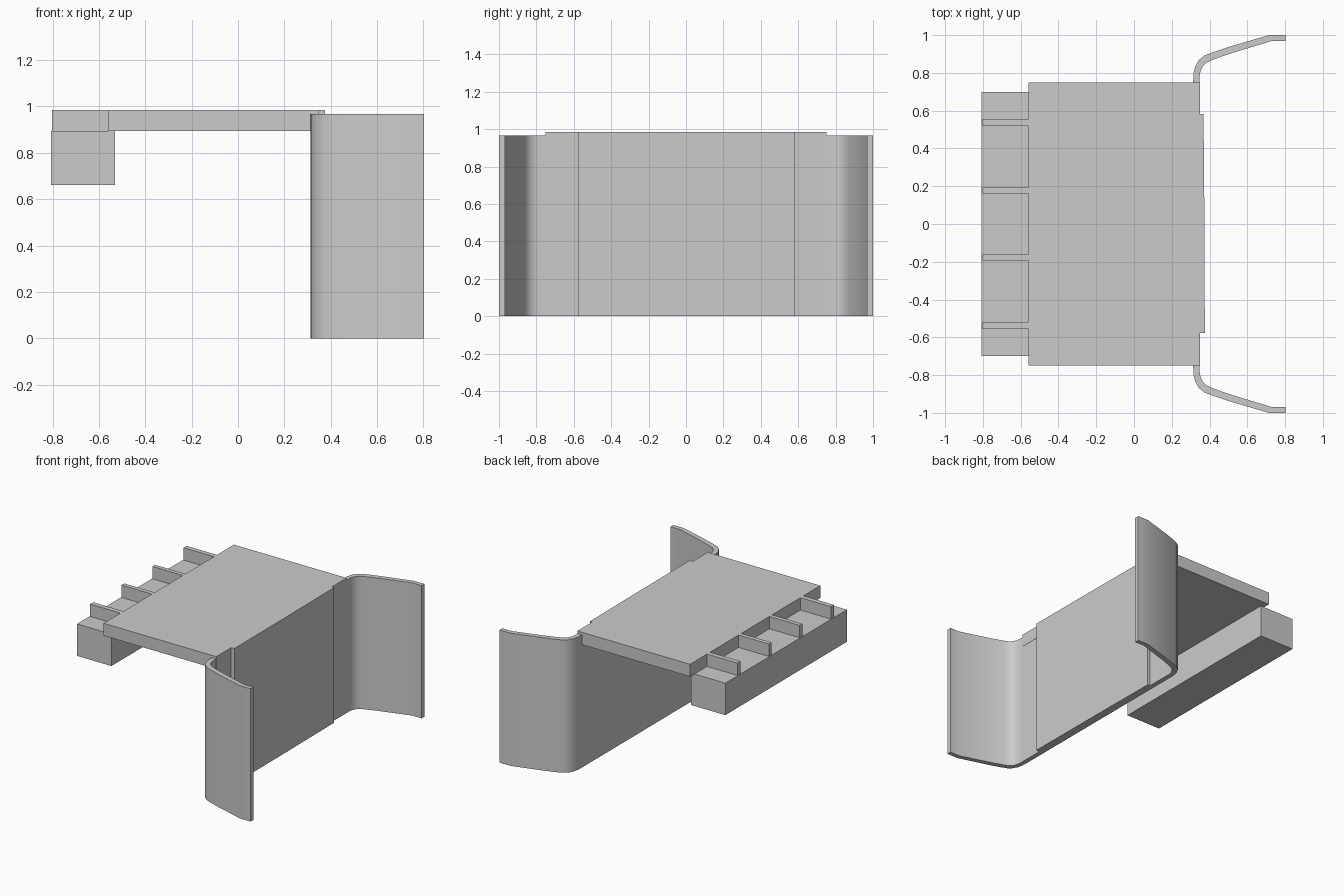
import bpy, bmesh, math

if "Cube" in bpy.data.objects:
    bpy.data.objects.remove(bpy.data.objects["Cube"])


def prism(name, outline, z0, z1):
    """Extrude a counter-clockwise XY outline from z0 to z1."""
    bm = bmesh.new()
    face = bm.faces.new([bm.verts.new((x, y, z0)) for x, y in outline])
    ext = bmesh.ops.extrude_face_region(bm, geom=[face])
    top = [v for v in ext["geom"] if isinstance(v, bmesh.types.BMVert)]
    bmesh.ops.translate(bm, verts=top, vec=(0, 0, z1 - z0))
    bmesh.ops.recalc_face_normals(bm, faces=bm.faces)
    mesh = bpy.data.meshes.new(name)
    bm.to_mesh(mesh)
    bm.free()
    obj = bpy.data.objects.new(name, mesh)
    bpy.context.collection.objects.link(obj)
    return obj


def rect(x0, x1, y0, y1):
    return [(x0, y0), (x1, y0), (x1, y1), (x0, y1)]


# Flat top slab
prism("top_slab", rect(-0.558, 0.35, -0.75, 0.75), 0.895, 0.985)

# Rear box below the slab, with upright dividers on it
prism("rear_box", rect(-0.807, -0.53, -0.70, 0.70), 0.662, 0.895)
for i, (y0, y1) in enumerate([(0.52, 0.555), (0.162, 0.193)]):
    for side, s in (("left", 1), ("right", -1)):
        a, b = sorted((s * y0, s * y1))
        prism(f"divider_{side}_{i + 1}", rect(-0.803, -0.558, a, b), 0.895, 0.985)

# Upright wall with curved, flared wings: half profile mirrored in y
outer = [(0.313, 0.75), (0.315, 0.795), (0.324, 0.835), (0.343, 0.868),
         (0.37, 0.89), (0.405, 0.905), (0.50, 0.937), (0.715, 1.0), (0.802, 1.0)]
inner = [(0.802, 0.968), (0.726, 0.968), (0.50, 0.899), (0.415, 0.869),
         (0.385, 0.855), (0.364, 0.835), (0.352, 0.81), (0.348, 0.785), (0.348, 0.75)]
half = outer + inner
outline = half + [(x, -y) for x, y in reversed(half)]
wall = prism("winged_wall", outline, 0.0, 0.967)
bpy.context.view_layer.objects.active = wall
wall.select_set(True)
bpy.ops.object.shade_smooth_by_angle(angle=math.radians(30))

# Raised front panel, stepped out from the wall and flush with the slab top
prism("front_panel", [(0.348, -0.578), (0.375, -0.578), (0.373, 0.02),
                      (0.368, 0.582), (0.348, 0.582)], 0.0, 0.985)
